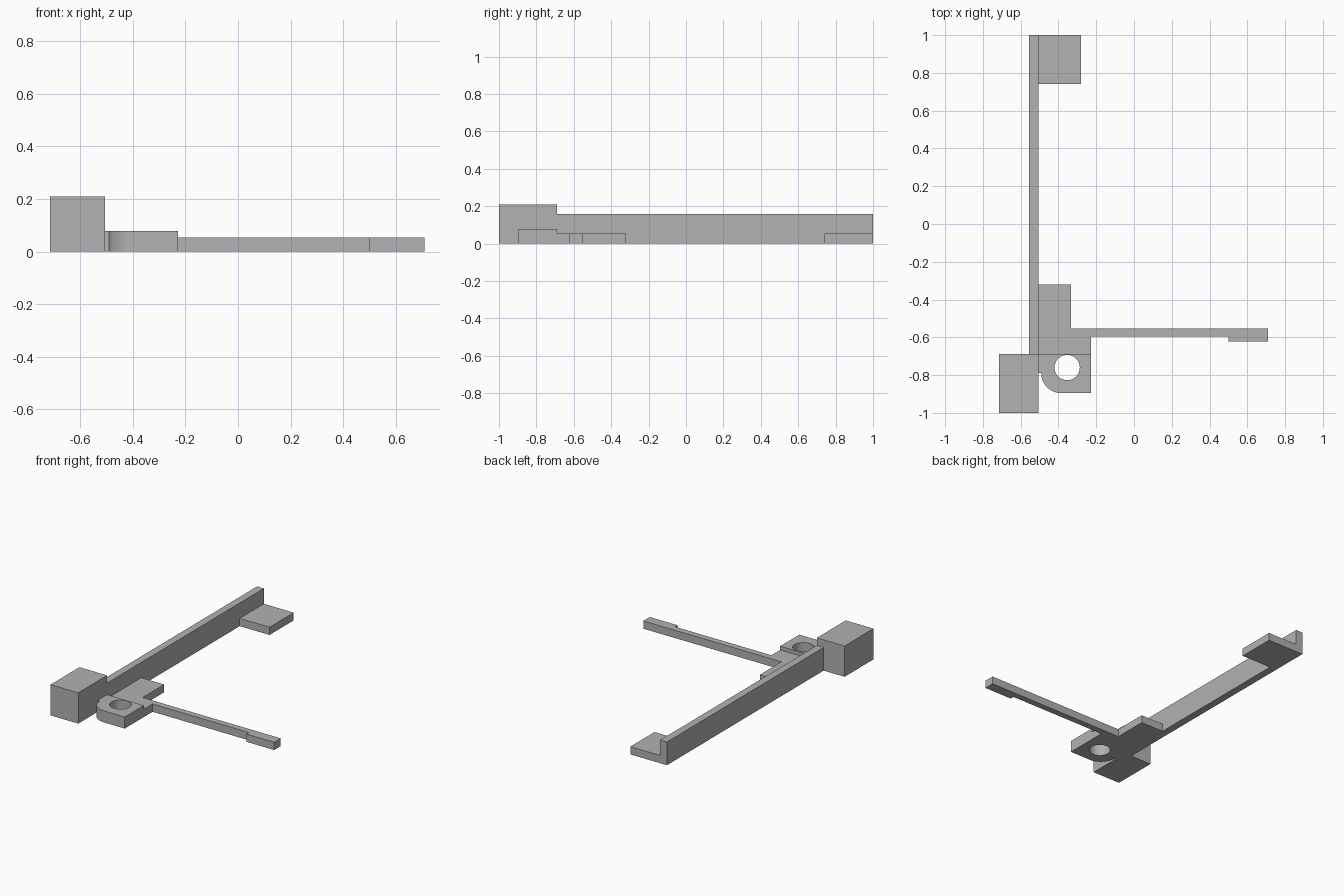
import bpy, bmesh
from math import cos, sin, pi

cube = bpy.data.objects.get("Cube")
if cube:
    bpy.data.objects.remove(cube, do_unlink=True)

# Single grey finish
GREY = (0.445, 0.445, 0.445, 1)
mat = bpy.data.materials.new("plain grey")
mat.use_nodes = True
mat.diffuse_color = GREY
mat.node_tree.nodes["Principled BSDF"].inputs["Base Color"].default_value = GREY


def prism(name, outline, z0, z1):
    """Extrude a counter-clockwise outline from z0 to z1."""
    bm = bmesh.new()
    base = bm.faces.new([bm.verts.new((x, y, z0)) for x, y in outline])
    top = bmesh.ops.extrude_face_region(bm, geom=[base], use_keep_orig=True)
    moved = [v for v in top["geom"] if isinstance(v, bmesh.types.BMVert)]
    bmesh.ops.translate(bm, verts=moved, vec=(0, 0, z1 - z0))
    bmesh.ops.recalc_face_normals(bm, faces=bm.faces)
    mesh = bpy.data.meshes.new(name)
    bm.to_mesh(mesh)
    bm.free()
    mesh.materials.append(mat)
    obj = bpy.data.objects.new(name, mesh)
    bpy.context.collection.objects.link(obj)
    return obj


def box(name, x0, x1, y0, y1, height):
    return prism(name, [(x0, y0), (x1, y0), (x1, y1), (x0, y1)], 0, height)


def arc(cx, cy, r, start, end, steps):
    angles = [start + (end - start) * i / steps for i in range(steps + 1)]
    return [(cx + r * cos(a), cy + r * sin(a)) for a in angles]


LOW = 0.053          # thickness of the thin parts
WALL = -0.505        # inner face of the long bar
STEP = -0.689        # line where the bar meets the end block

# Long upright bar, heavy end block and far foot
box("long_bar", -0.556, WALL, STEP, 1, 0.158)
box("end_block", -0.714, WALL, -1, STEP, 0.21)
box("far_foot", WALL, -0.28, 0.74, 1, LOW)

# Flat bracket with the thin side arm and its wider tip
prism("bracket_and_arm", [
    (WALL, STEP), (-0.228, STEP), (-0.228, -0.595), (0.5, -0.595),
    (0.5, -0.622), (0.709, -0.622), (0.709, -0.552), (-0.333, -0.552),
    (-0.333, -0.32), (WALL, -0.32)], 0, LOW)

# Thicker plate with one rounded corner
outline = [(WALL, STEP), (WALL, -0.79)]
outline += arc(-0.386, -0.79, 0.105, pi, 1.5 * pi, 16)
outline += [(-0.228, -0.895), (-0.228, STEP)]
plate = prism("hole_plate", outline, 0, 0.079)

# Round hole through the plate
cutter = prism("hole_cutter", arc(-0.354, -0.76, 0.067, 0, 2 * pi, 48)[:-1], -0.1, 0.2)
cutter.hide_render = True
cut = plate.modifiers.new("hole", "BOOLEAN")
cut.operation = "DIFFERENCE"
cut.solver = "EXACT"
cut.object = cutter
bpy.ops.object.select_all(action="DESELECT")
plate.select_set(True)
bpy.context.view_layer.objects.active = plate
bpy.ops.object.modifier_apply(modifier=cut.name)
bpy.data.objects.remove(cutter, do_unlink=True)
bpy.ops.object.shade_smooth_by_angle(angle=pi / 6)
